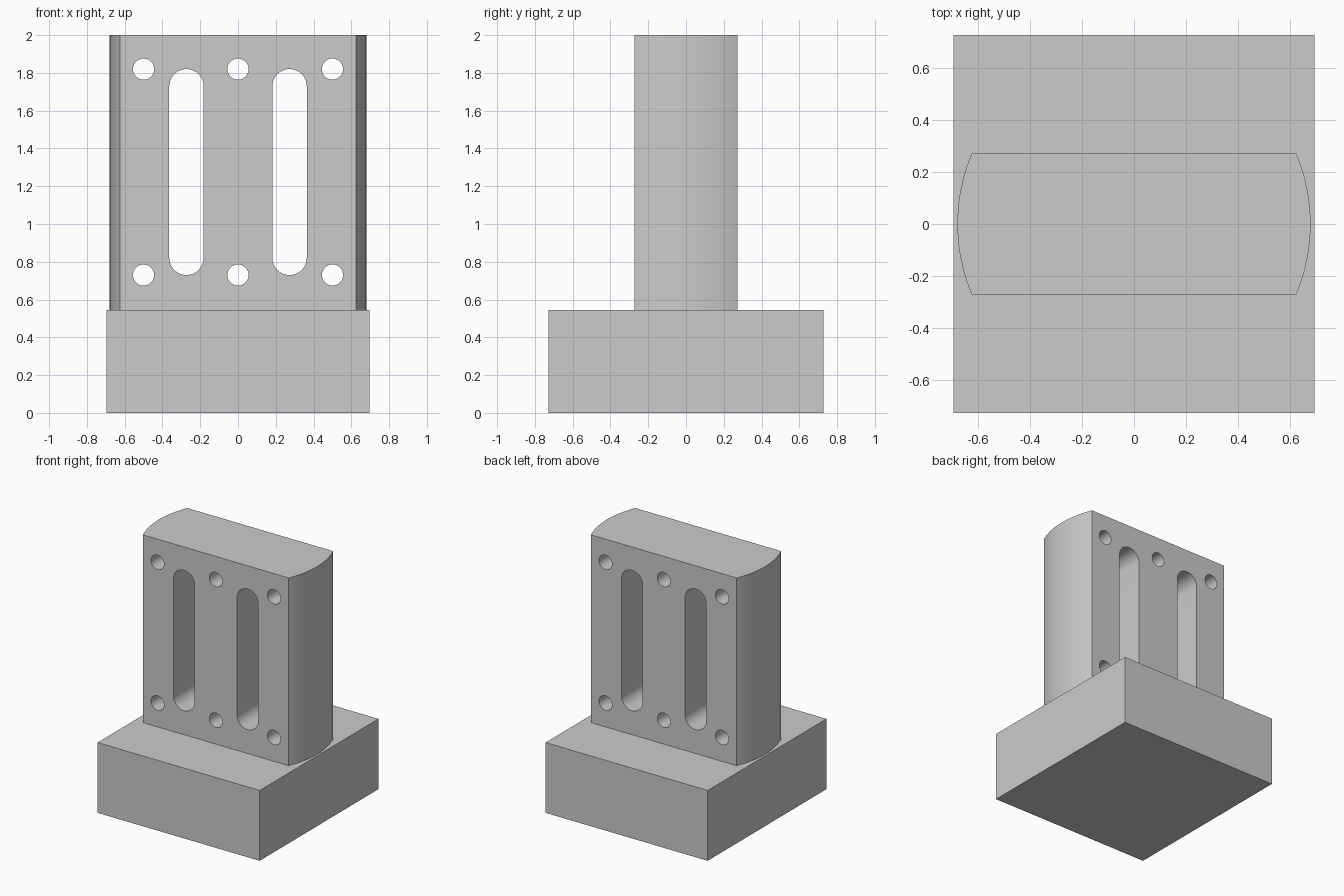
import bpy, bmesh, math

cube = bpy.data.objects.get("Cube")
if cube:
    bpy.data.objects.remove(cube, do_unlink=True)

# Plain grey material
grey = bpy.data.materials.new("plain grey")
grey.use_nodes = True
colour = (0.6, 0.6, 0.6, 1)
grey.diffuse_color = colour
grey.node_tree.nodes["Principled BSDF"].inputs["Base Color"].default_value = colour

BASE_X, BASE_Y, BASE_TOP, TOP = 0.695, 0.727, 0.545, 2.0
FLAT_X, BULGE, HALF_Y = 0.625, 0.055, 0.272
LOW, HIGH = 0.73, 1.82              # hole rows


def arc(cx, cy, r, start, end, n):
    return [(cx + r * math.cos(start + (end - start) * i / n),
             cy + r * math.sin(start + (end - start) * i / n)) for i in range(n + 1)]


def prism(bm, bottom, direction):
    """Extrude a closed outline of 3D points along a direction."""
    face = bm.faces.new([bm.verts.new(p) for p in bottom])
    result = bmesh.ops.extrude_face_region(bm, geom=[face], use_keep_orig=True)
    moved = [v for v in result["geom"] if isinstance(v, bmesh.types.BMVert)]
    bmesh.ops.translate(bm, verts=moved, vec=direction)


def make_object(name, prisms):
    bm = bmesh.new()
    for outline, direction in prisms:
        prism(bm, outline, direction)
    bmesh.ops.recalc_face_normals(bm, faces=bm.faces)
    mesh = bpy.data.meshes.new(name)
    bm.to_mesh(mesh)
    bm.free()
    mesh.materials.append(grey)
    obj = bpy.data.objects.new(name, mesh)
    bpy.context.collection.objects.link(obj)
    return obj


# Base block
corners = [(-BASE_X, -BASE_Y, 0), (BASE_X, -BASE_Y, 0), (BASE_X, BASE_Y, 0), (-BASE_X, BASE_Y, 0)]
make_object("base_block", [(corners, (0, 0, BASE_TOP))])

# Upright block with bowed ends
radius = (HALF_Y ** 2 + BULGE ** 2) / (2 * BULGE)
half = math.asin(HALF_Y / radius)
centre = FLAT_X + BULGE - radius
right_end = arc(centre, 0, radius, -half, half, 20)
outline = right_end + [(-x, -y) for x, y in right_end]
upright = make_object("upright_block",
                      [([(x, y, BASE_TOP) for x, y in outline], (0, 0, TOP - BASE_TOP))])

# Round bolt holes and long slots, cut front to back
shapes = [arc(x, z, 0.056, 0, 2 * math.pi, 40)[:-1] for x in (-0.5, 0, 0.5) for z in (LOW, HIGH)]
for x in (-0.273, 0.273):
    r = 0.091
    shapes.append(arc(x, HIGH - r, r, 0, math.pi, 24) + arc(x, LOW + r, r, math.pi, 2 * math.pi, 24))
cutter = make_object("hole_cutter", [([(x, -0.5, z) for x, z in s], (0, 1, 0)) for s in shapes])
cutter.hide_render = True

cut = upright.modifiers.new("holes", "BOOLEAN")
cut.operation = "DIFFERENCE"
cut.solver = "EXACT"
cut.object = cutter

bpy.ops.object.select_all(action="DESELECT")
bpy.context.view_layer.objects.active = upright
upright.select_set(True)
bpy.ops.object.modifier_apply(modifier=cut.name)
bpy.data.objects.remove(cutter, do_unlink=True)
bpy.ops.object.shade_smooth_by_angle(angle=math.radians(30))
